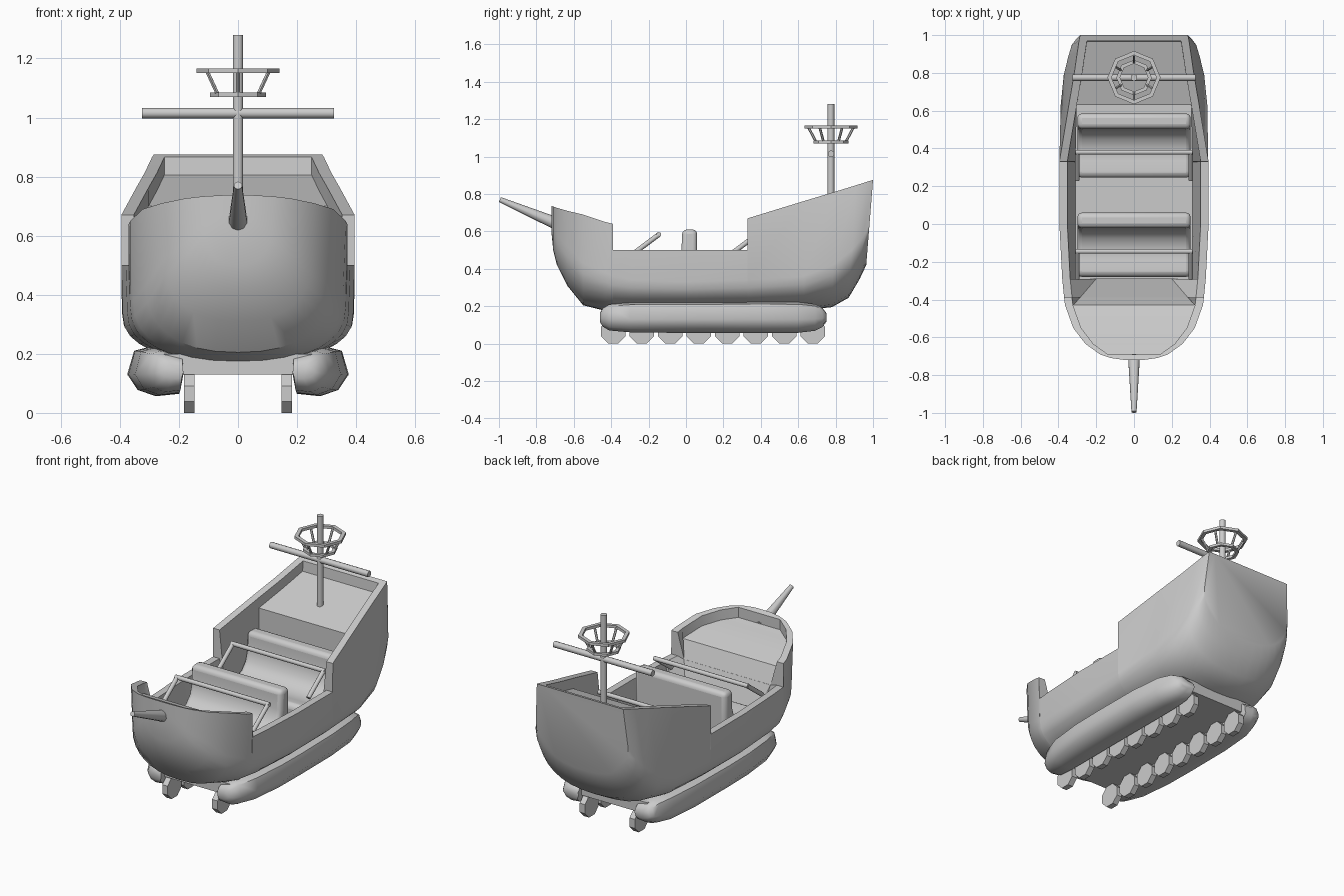
import bpy, bmesh, math
from mathutils import Vector

if "Cube" in bpy.data.objects:
    bpy.data.objects.remove(bpy.data.objects["Cube"])


def finish(bm, name, angle=35):
    bmesh.ops.remove_doubles(bm, verts=bm.verts, dist=0.0003)
    bmesh.ops.recalc_face_normals(bm, faces=bm.faces)
    me = bpy.data.meshes.new(name)
    bm.to_mesh(me)
    bm.free()
    ob = bpy.data.objects.new(name, me)
    bpy.context.collection.objects.link(ob)
    bpy.ops.object.select_all(action='DESELECT')
    ob.select_set(True)
    bpy.context.view_layer.objects.active = ob
    if angle:
        bpy.ops.object.shade_smooth_by_angle(angle=math.radians(angle))
    return ob


def loft(name, loops, angle=35, close=False):
    bm = bmesh.new()
    rings = [[bm.verts.new(p) for p in lp] for lp in loops]
    n = len(rings[0])
    pairs = list(zip(rings, rings[1:])) + ([(rings[-1], rings[0])] if close else [])
    for a, b in pairs:
        for i in range(n):
            j = (i + 1) % n
            bm.faces.new((a[i], a[j], b[j], b[i]))
    if not close:
        bm.faces.new(rings[0])
        bm.faces.new(rings[-1])
    return finish(bm, name, angle)


def rod(name, a, b, r1, r2=None, sides=10):
    a, b = Vector(a), Vector(b)
    q = (b - a).to_track_quat('Z', 'Y')
    loops = []
    for c, r in ((a, r1), (b, r1 if r2 is None else r2)):
        loops.append([c + q @ Vector((r * math.cos(t), r * math.sin(t), 0))
                      for t in (2 * math.pi * (i + .5) / sides for i in range(sides))])
    return loft(name, loops, 50)


def extrude_x(name, prof, hw, bevel=0):
    ob = loft(name, [[(x, y, z) for y, z in prof] for x in (-hw, hw)])
    if bevel:
        m = ob.modifiers.new("round", 'BEVEL')
        m.width, m.segments, m.limit_method = bevel, 3, 'ANGLE'
        m.angle_limit = math.radians(50)
    return ob


# Hull stations: y, keel z, max half width, its z, rim half width, rim z
outer = [
    (-.72, .60, .05, .68, .05, .737), (-.71, .50, .115, .64, .12, .733),
    (-.69, .42, .175, .58, .18, .726), (-.635, .31, .25, .52, .257, .71),
    (-.55, .205, .312, .43, .322, .69), (-.43, .175, .355, .38, .365, .65),
    (-.39, .17, .365, .36, .37, .64), (-.389, .17, .365, .36, .37, .5),
    (-.29, .17, .375, .34, .38, .5), (0, .17, .39, .33, .395, .5),
    (.329, .17, .393, .34, .395, .5), (.33, .17, .393, .34, .395, .67),
    (.63, .178, .388, .36, .345, .762), (.8, .195, .372, .42, .316, .813),
    (.91, .245, .348, .50, .30, .847), (.97, .345, .33, .57, .291, .866),
    (1.0, .42, .305, .64, .285, .875)]
# Deck heights at each station; two values make a step. None = solid to the rim
decks = [[None], [None], [None, .665], [.65], [.63], [.59], [.49], [.49], [.21, .25], [.25],
         [.25], [.25], [.25, .70], [.753], [.787], [.806, None], [None]]
loops = []
for (y, k, w, m, tw, top), levels in zip(outer, decks):
    half = []
    for i in range(9):
        a = i / 8 * math.pi / 2
        half.append((w * math.sin(a) ** .85, m - (m - k) * max(0, math.cos(a)) ** .85))
    inner = tw - .042
    lean = .08 * max(0, min(1, (y - .7) / .25))
    for d in levels:
        floor_w = inner
        if d == .49:
            floor_w = .285
        elif d == .21:
            floor_w = .2
        elif d == .25:
            floor_w = .31 if y < .6 else inner
        h = half + [(tw, top), (inner, top), (floor_w, top if d is None else d)]
        full = h + [(-x, z) for x, z in reversed(h[1:])]
        loops.append([(x, y - lean * max(0, top - z), z) for x, z in full])
loft("hull", loops, 33)

# Base plate and side skirts
extrude_x("base_plate", [(-.43, .13), (.72, .13), (.72, .2), (-.43, .2)], .25)
sec = [(.19, .2), (.3, .222), (.352, .21), (.375, .13), (.34, .078), (.28, .058), (.2, .066), (.185, .13)]
rows = [(-.46, .4, .3), (-.445, .52, .6), (-.41, .66, .85), (-.3, .86, .97), (-.1, .98, 1), (.1, 1, 1),
        (.4, .98, 1.02), (.6, .88, 1), (.69, .73, .87), (.73, .62, .62), (.75, .54, .3)]
for side, label in ((1, "right"), (-1, "left")):
    loft(label + "_skirt", [[(side * (.185 + (x - .185) * sx), y, .14 + (z - .14) * sz)
                             for x, z in sec] for y, sx, sz in rows], 50)
    # Octagonal wheels
    for i in range(8):
        y = -.389 + i * .1524
        prof = [(y + .07 * math.cos(t), .065 + .07 * math.sin(t))
                for t in (math.pi / 4 * (j + .5) for j in range(8))]
        loft(label + "_wheel", [[(side * x, a, b) for a, b in prof] for x in (.147, .182)], 0)

# Two benches with scooped seats and lap bars
for y in (0, .525):
    extrude_x("bench", [(y + .06, .25), (y + .06, .61), (y - .02, .61), (y - .024, .5), (y - .04, .445),
                        (y - .075, .405), (y - .13, .385), (y - .19, .385), (y - .245, .40),
                        (y - .28, .395), (y - .28, .25)], .3, .025)
    low, high = (y - .29, .475), (y - .145, .583)
    for s in (-1, 1):
        rod("lap_bar_arm", (s * .3, *low), (s * .3, *high), .013)
    rod("lap_bar", (-.311, *high), (.311, *high), .013)

# Mast, yard and bowsprit
rod("mast", (0, .775, .72), (0, .775, 1.28), .018)
rod("yard", (-.325, .775, 1.015), (.325, .775, 1.015), .018)
rod("bowsprit", (0, -.70, .645), (0, -.995, .77), .033, .014)


# Lookout basket: two octagonal hoops joined by struts
def hoop(name, r, width, z0, z1):
    lps = []
    for i in range(8):
        t = math.pi / 4 * i
        lps.append([(q * math.cos(t), .775 + q * math.sin(t), z)
                    for q, z in ((r, z0), (r, z1), (r - width, z1), (r - width, z0))])
    loft(name, lps, 0, True)


hoop("basket_top_hoop", .141, .022, 1.15, 1.166)
hoop("basket_bottom_hoop", .094, .02, 1.07, 1.085)
for i in range(6):
    t = math.pi / 2 + i * math.pi / 3
    c, s = math.cos(t), math.sin(t)
    rod("basket_strut", (.08 * c, .775 + .08 * s, 1.08), (.12 * c, .775 + .12 * s, 1.155), .007, sides=6)
